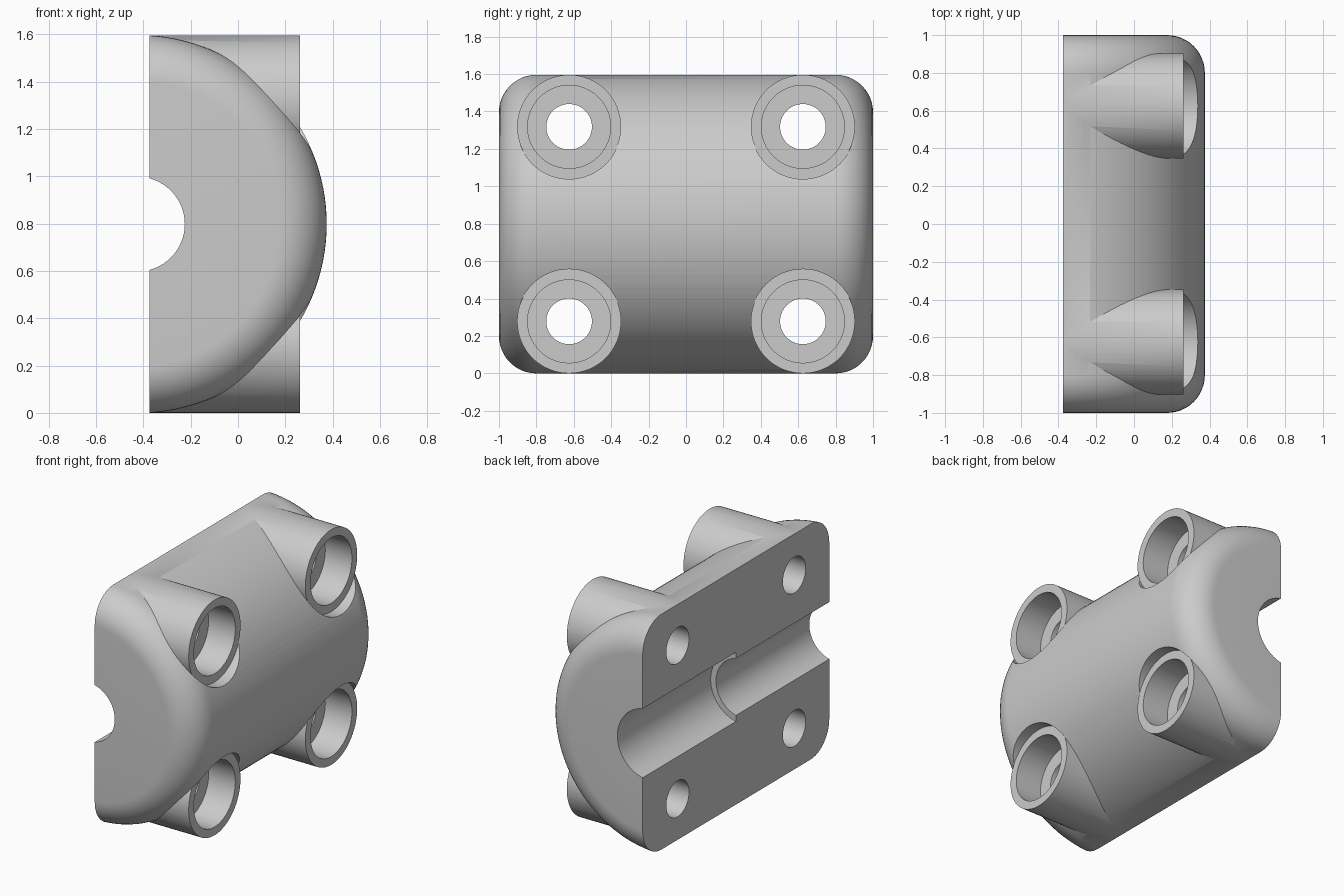
import bpy, bmesh, math
from mathutils import Matrix

cube = bpy.data.objects.get("Cube")
if cube:
    bpy.data.objects.remove(cube, do_unlink=True)

# Main dimensions
FACE_X = -0.375          # flat clamping face
AXIS_X = -0.425          # axis of body and bore
AXIS_Z = 0.798
BOSS_X = 0.262           # outer end of the bolt bosses
BOSS_Y, BOSS_Z = 0.625, 0.52

grey = bpy.data.materials.new("plain grey")
grey.use_nodes = True
grey.diffuse_color = (0.6, 0.6, 0.6, 1)
grey.node_tree.nodes["Principled BSDF"].inputs["Base Color"].default_value = (0.6, 0.6, 0.6, 1)


def make_object(name, bm):
    mesh = bpy.data.meshes.new(name)
    bmesh.ops.recalc_face_normals(bm, faces=bm.faces)
    bm.to_mesh(mesh)
    bm.free()
    mesh.materials.append(grey)
    obj = bpy.data.objects.new(name, mesh)
    bpy.context.collection.objects.link(obj)
    return obj


def cylinder(name, axis, radius, start, end, a, b, segments=64, fillet=0):
    """Cylinder along x at (y, z) = (a, b), or along y at (x, z) = (a, b)."""
    bm = bmesh.new()
    bmesh.ops.create_cone(bm, cap_ends=True, segments=segments, radius1=radius,
                          radius2=radius, depth=end - start)
    if fillet:
        rims = [e for e in bm.edges if abs(e.verts[0].co.z - e.verts[1].co.z) < 1e-5]
        bmesh.ops.bevel(bm, geom=rims, offset=fillet, segments=12, profile=0.5,
                        affect='EDGES')
    mid = (start + end) / 2
    if axis == 'X':
        turn, place = Matrix.Rotation(math.pi / 2, 4, 'Y'), (mid, a, b)
    else:
        turn, place = Matrix.Rotation(math.pi / 2, 4, 'X'), (a, mid, b)
    bmesh.ops.transform(bm, matrix=Matrix.Translation(place) @ turn, verts=bm.verts)
    return make_object(name, bm)


def combine(target, tool, operation):
    tool.hide_render = True
    mod = target.modifiers.new(tool.name, 'BOOLEAN')
    mod.operation, mod.solver, mod.object = operation, 'EXACT', tool
    bpy.context.view_layer.objects.active = target
    bpy.ops.object.modifier_apply(modifier=mod.name)
    bpy.data.objects.remove(tool, do_unlink=True)


# Round body with filleted ends
body = cylinder("clamp_half", 'Y', 0.8, -1, 1, AXIS_X, AXIS_Z, 128, 0.2)
spots = [(y, AXIS_Z + z) for y in (-BOSS_Y, BOSS_Y) for z in (-BOSS_Z, BOSS_Z)]

# Bolt bosses, trimmed to a common plane together with the body
for y, z in spots:
    combine(body, cylinder("boss", 'X', 0.278, -0.6, 0.5, y, z), 'UNION')
for y, z in spots:
    combine(body, cylinder("spot_face", 'X', 0.279, BOSS_X, 0.7, y, z), 'DIFFERENCE')

# Flat clamping face
bm = bmesh.new()
bmesh.ops.create_cube(bm, size=3)
bmesh.ops.translate(bm, verts=bm.verts, vec=(FACE_X - 1.5, 0, AXIS_Z))
combine(body, make_object("face_cutter", bm), 'DIFFERENCE')

# Counterbored bolt holes
for y, z in spots:
    combine(body, cylinder("counterbore", 'X', 0.222, BOSS_X - 0.2, 0.6, y, z), 'DIFFERENCE')
    combine(body, cylinder("bolt_hole", 'X', 0.122, -0.7, 0.5, y, z), 'DIFFERENCE')

# Stepped bore, wider in the back half
combine(body, cylinder("bore", 'Y', 0.2, -1.2, 1.2, AXIS_X, AXIS_Z), 'DIFFERENCE')
combine(body, cylinder("wide_bore", 'Y', 0.24, 0, 1.3, AXIS_X, AXIS_Z), 'DIFFERENCE')

# Smooth the round surfaces, keep edges sharp
bpy.ops.object.select_all(action='DESELECT')
body.select_set(True)
bpy.context.view_layer.objects.active = body
bpy.ops.object.shade_smooth_by_angle(angle=math.radians(25))
